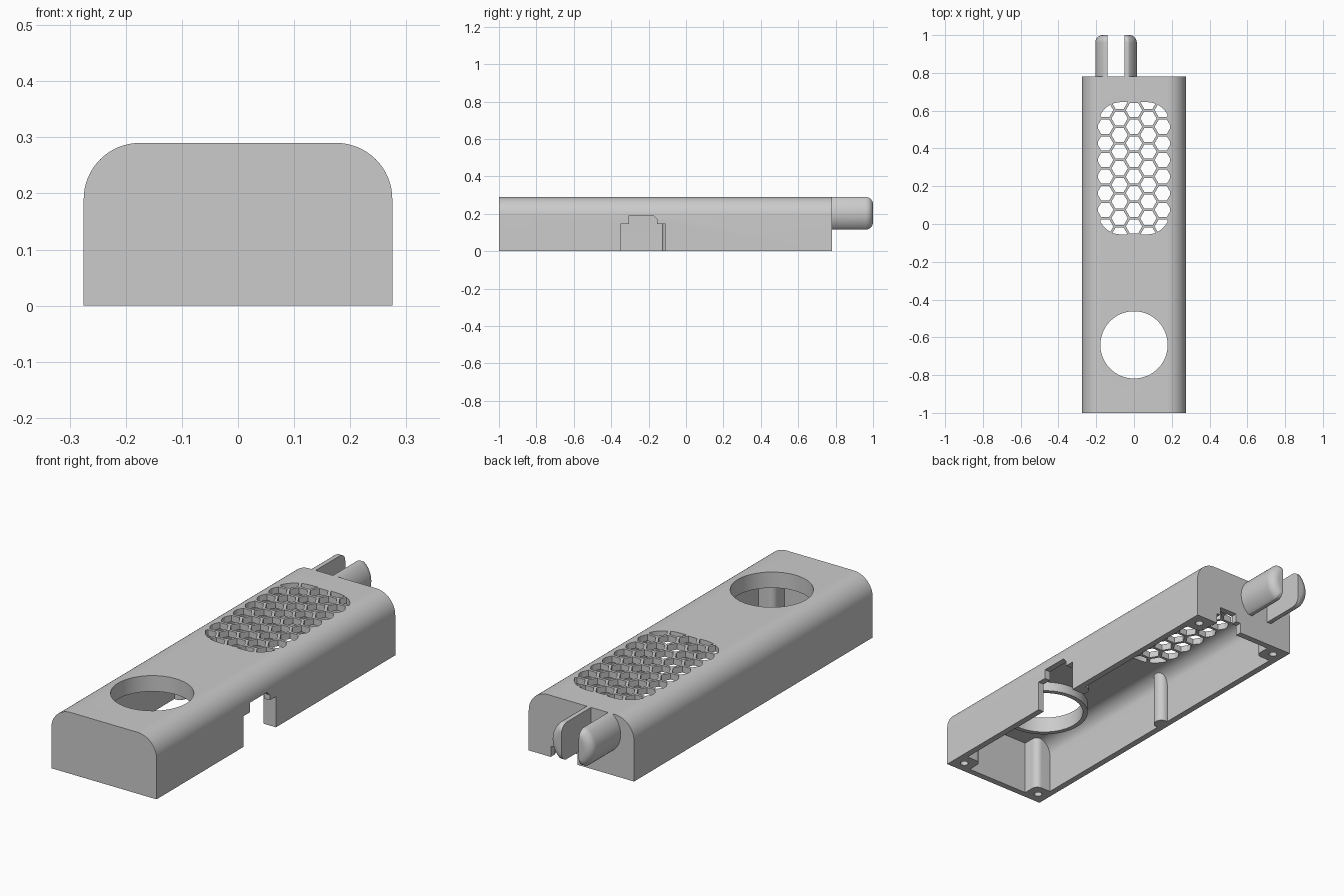
import bpy, bmesh, math

if "Cube" in bpy.data.objects:
    bpy.data.objects.remove(bpy.data.objects["Cube"])

grey = bpy.data.materials.new("plain_grey")
grey.diffuse_color = (0.6, 0.6, 0.6, 1)
grey.use_nodes = True
grey.node_tree.nodes["Principled BSDF"].inputs["Base Color"].default_value = grey.diffuse_color


def place(p, axis, t):
    return {"x": (t, p[0], p[1]), "y": (p[0], t, p[1]), "z": (p[0], p[1], t)}[axis]


def loft(bm, rings):
    loops = [[bm.verts.new(c) for c in ring] for ring in rings]
    n = len(loops[0])
    for a, b in zip(loops, loops[1:]):
        for i in range(n):
            bm.faces.new((a[i], a[(i + 1) % n], b[(i + 1) % n], b[i]))
    bm.faces.new(loops[0][::-1])
    bm.faces.new(loops[-1])


def finish(name, bm):
    bmesh.ops.recalc_face_normals(bm, faces=bm.faces)
    me = bpy.data.meshes.new(name)
    bm.to_mesh(me)
    bm.free()
    me.materials.append(grey)
    ob = bpy.data.objects.new(name, me)
    bpy.context.collection.objects.link(ob)
    return ob


def prisms(name, items):
    """Each item: (outline, axis, from, to)."""
    bm = bmesh.new()
    for pts, axis, a, b in items:
        loft(bm, [[place(p, axis, t) for p in pts] for t in (a, b)])
    return finish(name, bm)


def circle(cx, cy, r, n):
    return [(cx + r * math.cos(2 * math.pi * i / n), cy + r * math.sin(2 * math.pi * i / n))
            for i in range(n)]


def rounded_rect(x0, x1, y0, y1, r, n=10):
    pts = []
    for k, (cx, cy) in enumerate([(x1 - r, y1 - r), (x0 + r, y1 - r), (x0 + r, y0 + r), (x1 - r, y0 + r)]):
        for i in range(n + 1):
            a = math.pi / 2 * (k + i / n)
            pts.append((cx + r * math.cos(a), cy + r * math.sin(a)))
    return pts


def arch(w, z0, z1, r, n=16):
    right = [(w - r + r * math.cos(math.pi / 2 * i / n), z1 - r + r * math.sin(math.pi / 2 * i / n))
             for i in range(n + 1)]
    half = [(w, z0)] + right
    return half + [(-x, z) for x, z in reversed(half)]


def clip(poly, region):
    """Clip a polygon to a convex anticlockwise region."""
    for (ax, ay), (bx, by) in zip(region, region[1:] + region[:1]):
        side = lambda p: (bx - ax) * (p[1] - ay) - (by - ay) * (p[0] - ax)
        out = []
        for p, q in zip(poly, poly[1:] + poly[:1]):
            sp, sq = side(p), side(q)
            if sp >= 0:
                out.append(p)
            if (sp >= 0) != (sq >= 0):
                t = sp / (sp - sq)
                out.append((p[0] + t * (q[0] - p[0]), p[1] + t * (q[1] - p[1])))
        poly = out
        if not poly:
            return []
    return [p for i, p in enumerate(poly) if math.dist(p, poly[i - 1]) > 3e-4]


def area(p):
    return abs(sum(a[0] * b[1] - b[0] * a[1] for a, b in zip(p, p[1:] + p[:1]))) / 2


def subtract(ob, cutter):
    m = ob.modifiers.new("cut", "BOOLEAN")
    m.operation, m.solver, m.object = "DIFFERENCE", "EXACT", cutter
    bpy.context.view_layer.update()
    me = bpy.data.meshes.new_from_object(ob.evaluated_get(bpy.context.evaluated_depsgraph_get()))
    ob.modifiers.clear()
    ob.data = me
    bpy.data.objects.remove(cutter)


def smooth(ob):
    bpy.ops.object.select_all(action="DESELECT")
    ob.select_set(True)
    bpy.context.view_layer.objects.active = ob
    bpy.ops.object.shade_smooth_by_angle(angle=math.radians(30))


# Housing block, and the hollow that leaves posts, ribs and a collar standing
housing = prisms("housing", [(arch(0.275, 0, 0.29, 0.1), "y", -1, 0.78)])
hollow = prisms("hollow", [(arch(0.245, -0.05, 0.26, 0.07), "y", -0.97, 0.75)])
kept = [(circle(0, -0.64, 0.2, 64), "z", 0.215, 0.35)]
screws = []
for s in (-1, 1):
    for y0, y1, ys in ((-1.1, -0.89, -0.945), (0.67, 0.88, 0.725)):
        x0, x1 = sorted((s * 0.165, s * 0.35))
        kept.append((rounded_rect(x0, x1, y0, y1, 0.03), "z", -0.1, 0.35))
        screws.append((circle(s * 0.22, ys, 0.018, 24), "z", -0.02, 0.15))
    x0, x1 = sorted((s * 0.205, s * 0.32))
    kept.append((rounded_rect(x0, x1, -0.125, -0.055, 0.033), "z", -0.1, 0.35))
subtract(hollow, prisms("kept_posts", kept))
subtract(housing, hollow)

# Round opening and screw holes
subtract(housing, prisms("openings", screws + [(circle(0, -0.64, 0.178, 96), "z", 0.18, 0.32)]))

# Stepped cutouts in the right side and the back
side_cut = [(-0.35, -0.02), (-0.11, -0.02), (-0.11, 0.145), (-0.155, 0.145), (-0.155, 0.17),
            (-0.175, 0.19), (-0.305, 0.19), (-0.305, 0.145), (-0.35, 0.145)]
back_cut = [(0.02, -0.02), (0.16, -0.02), (0.16, 0.05), (0.14, 0.05), (0.14, 0.09),
            (0.045, 0.09), (0.045, 0.05), (0.02, 0.05)]
subtract(housing, prisms("side_cutouts", [(side_cut, "x", 0.19, 0.31), (back_cut, "y", 0.74, 0.82)]))

# Honeycomb vent, trimmed to a rounded outline
region = rounded_rect(-0.19, 0.19, -0.055, 0.645, 0.12)
pitch = 0.088
cells = []
for c in range(-3, 4):
    for r in range(-5, 6):
        cy = 0.295 + (r + (0.5 if c % 2 == 0 else 0)) * pitch
        cell = clip(circle(c * pitch * math.sqrt(3) / 2, cy, 0.075 / math.sqrt(3), 6), region)
        if len(cell) > 2 and area(cell) > 5e-5:
            cells.append((cell, "z", 0.23, 0.32))
subtract(housing, prisms("vent_cells", cells))
smooth(housing)

# Pair of rounded prongs at the back
for side, name in ((-1, "left_prong"), (1, "right_prong")):
    rings = []
    for y, d in [(0.765, 0)] + [(0.96 + 0.04 * math.sin(a), 0.04 * (1 - math.cos(a)))
                                for a in [math.pi / 2 * i / 8 for i in range(9)]]:
        rad, h = 0.11 - d, 0.0875 - d
        t0 = math.acos(0.045 / rad)
        ring = []
        for i in range(33):
            t = t0 * (i / 16 - 1)
            z = max(-h, min(h, rad * math.sin(t)))
            ring.append((-0.095 + side * rad * math.cos(t), y, 0.2025 + z))
        rings.append(ring)
    bm = bmesh.new()
    loft(bm, rings)
    smooth(finish(name, bm))
